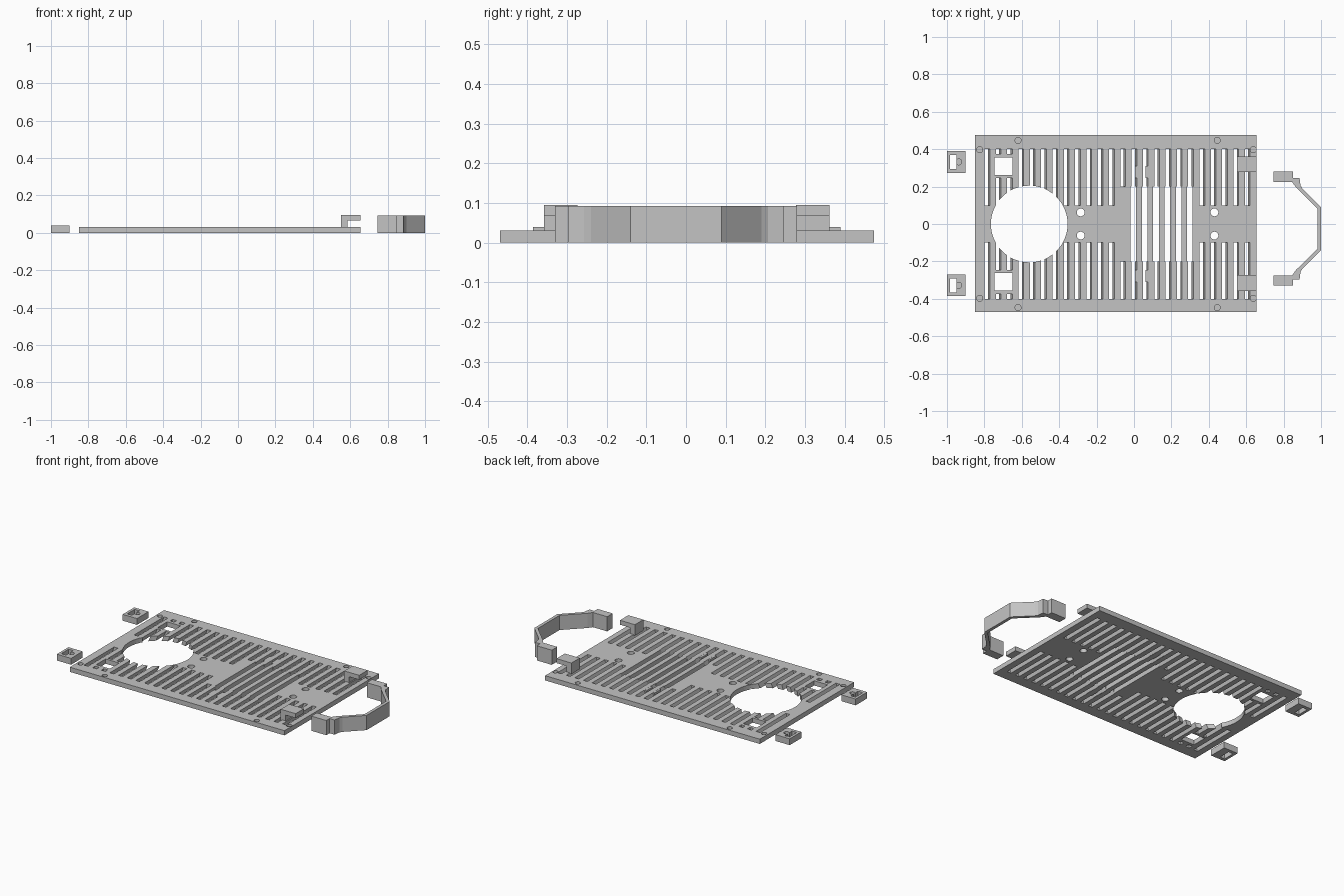
import bpy, bmesh, math
from mathutils import Vector

if "Cube" in bpy.data.objects:
    bpy.data.objects.remove(bpy.data.objects["Cube"])

grey = bpy.data.materials.new("plain grey")
grey.diffuse_color = (0.55, 0.55, 0.55, 1)
grey.use_nodes = True
grey.node_tree.nodes["Principled BSDF"].inputs["Base Color"].default_value = grey.diffuse_color
T = 0.03            # plate thickness


def prism(bm, pts, z0, z1, shift=0.0):
    """Extrude an outline from z0 to z1; shift slides the bottom along x."""
    lo = [bm.verts.new((x + shift, y, z0)) for x, y in pts]
    hi = [bm.verts.new((x, y, z1)) for x, y in pts]
    bm.faces.new(lo[::-1])
    bm.faces.new(hi)
    n = len(pts)
    for i in range(n):
        j = (i + 1) % n
        bm.faces.new((lo[i], lo[j], hi[j], hi[i]))


def rect(x0, x1, y0, y1):
    return [(x0, y0), (x1, y0), (x1, y1), (x0, y1)]


def circle(x, y, r, n=24):
    return [(x + r * math.cos(2 * math.pi * i / n), y + r * math.sin(2 * math.pi * i / n))
            for i in range(n)]


def finish(name, bm):
    bmesh.ops.recalc_face_normals(bm, faces=bm.faces)
    me = bpy.data.meshes.new(name)
    bm.to_mesh(me)
    bm.free()
    me.materials.append(grey)
    ob = bpy.data.objects.new(name, me)
    bpy.context.collection.objects.link(ob)
    return ob


def solid(name, *parts):
    bm = bmesh.new()
    for p in parts:
        prism(bm, *p)
    return finish(name, bm)


def cut(ob, *parts):
    cutter = solid("cutter", *parts)
    cutter.hide_render = True
    mod = ob.modifiers.new("cut", 'BOOLEAN')
    mod.operation = 'DIFFERENCE'
    mod.solver = 'EXACT'
    mod.object = cutter
    deps = bpy.context.evaluated_depsgraph_get()
    me = bpy.data.meshes.new_from_object(ob.evaluated_get(deps))
    ob.modifiers.clear()
    ob.data = me
    bpy.data.objects.remove(cutter)


# Vented base plate
plate = solid("vented_plate", (rect(-0.85, 0.655, -0.47, 0.475), 0, T))

# Leaning vent slots in two mirrored rows
slots = []
for k in range(24):
    x = -0.785 + 0.0605 * k
    if k in (1, 2):                       # broken by the latch window frames
        spans = [(0.10, 0.245), (0.375, 0.40)]
    elif 12 <= k <= 18:                   # shortened beside the central grille
        spans = [(0.20, 0.40)]
    else:
        spans = [(0.10, 0.40)]
    for a, b in spans:
        for y0, y1 in ((a, b), (-b, -a)):
            slots.append((rect(x - 0.014, x + 0.014, y0, y1), -0.0001, T + 0.0001, -0.010))
cut(plate, *slots)

# Round opening, central grille, latch windows and screw holes
holes = [(circle(-0.56, 0, 0.205, 64), -0.01, T + 0.01)]
for k in range(13, 19):
    x = -0.79 + 0.0605 * k
    holes.append((rect(x - 0.015, x + 0.015, -0.201, 0.201), -0.01, T + 0.01))
for s in (1, -1):
    y = s * 0.308
    holes.append((rect(-0.745, -0.65, y - 0.047, y + 0.047), -0.01, T + 0.01))
    for x in (-0.285, 0.43):
        holes.append((circle(x, s * 0.062, 0.021), -0.01, T + 0.01))
cut(plate, *holes)

# Shallow blind holes along the rim
cut(plate, *[(circle(x, s * y, 0.016), 0.015, T + 0.01)
             for s in (1, -1)
             for x, y in ((-0.825, 0.397), (0.638, 0.397), (-0.62, 0.447), (0.445, 0.447))])

for s, side in ((1, "back"), (-1, "front")):
    # Bridging pads across the vents
    y0, y1 = sorted((s * 0.245, s * 0.31))
    solid(side + "_vent_pads", (rect(0.005, 0.04, y0, y1), 0.001, T - 0.0005),
          (rect(0.062, 0.1, y0, y1), 0.001, T - 0.0005))

    # Overhanging hook at the right end, drawn in profile and extruded along y
    bm = bmesh.new()
    yc = s * 0.318 + 0.002
    prof = [(0.55, T - 0.005), (0.585, T - 0.005), (0.585, 0.067), (0.655, 0.067),
            (0.655, 0.095), (0.55, 0.095)]
    f = bm.faces.new([bm.verts.new((x, yc - 0.042, z)) for x, z in prof])
    ext = bmesh.ops.extrude_face_region(bm, geom=[f])
    bmesh.ops.translate(bm, vec=Vector((0, 0.084, 0)),
                        verts=[v for v in ext["geom"] if isinstance(v, bmesh.types.BMVert)])
    finish(side + "_hook", bm)

    # Loose latch block with a window and a pin hole
    yc = s * 0.33 + 0.002
    latch = solid(side + "_latch_block", (rect(-1.0, -0.9, yc - 0.058, yc + 0.058), 0, 0.04))
    cut(latch, (rect(-0.983, -0.95, yc - 0.037, yc + 0.037), -0.01, 0.05))
    cut(latch, (circle(-0.937, yc, 0.016), 0.015, 0.05))

# Angular spring handle, one half-outline mirrored about its own centre line
yc = -0.025
outer = [(0.745, 0.305), (0.85, 0.305), (0.85, 0.272), (0.885, 0.272), (0.89, 0.232),
         (0.90, 0.215), (1.0, 0.115)]
inner = [(0.98, 0.108), (0.865, 0.222), (0.845, 0.25), (0.745, 0.25)]
half = outer + inner
outline = ([(x, yc + y) for x, y in outer] + [(x, yc - y) for x, y in reversed(outer)]
           + [(x, yc - y) for x, y in reversed(inner)] + [(x, yc + y) for x, y in inner])
solid("spring_handle", (outline, 0, 0.093))
